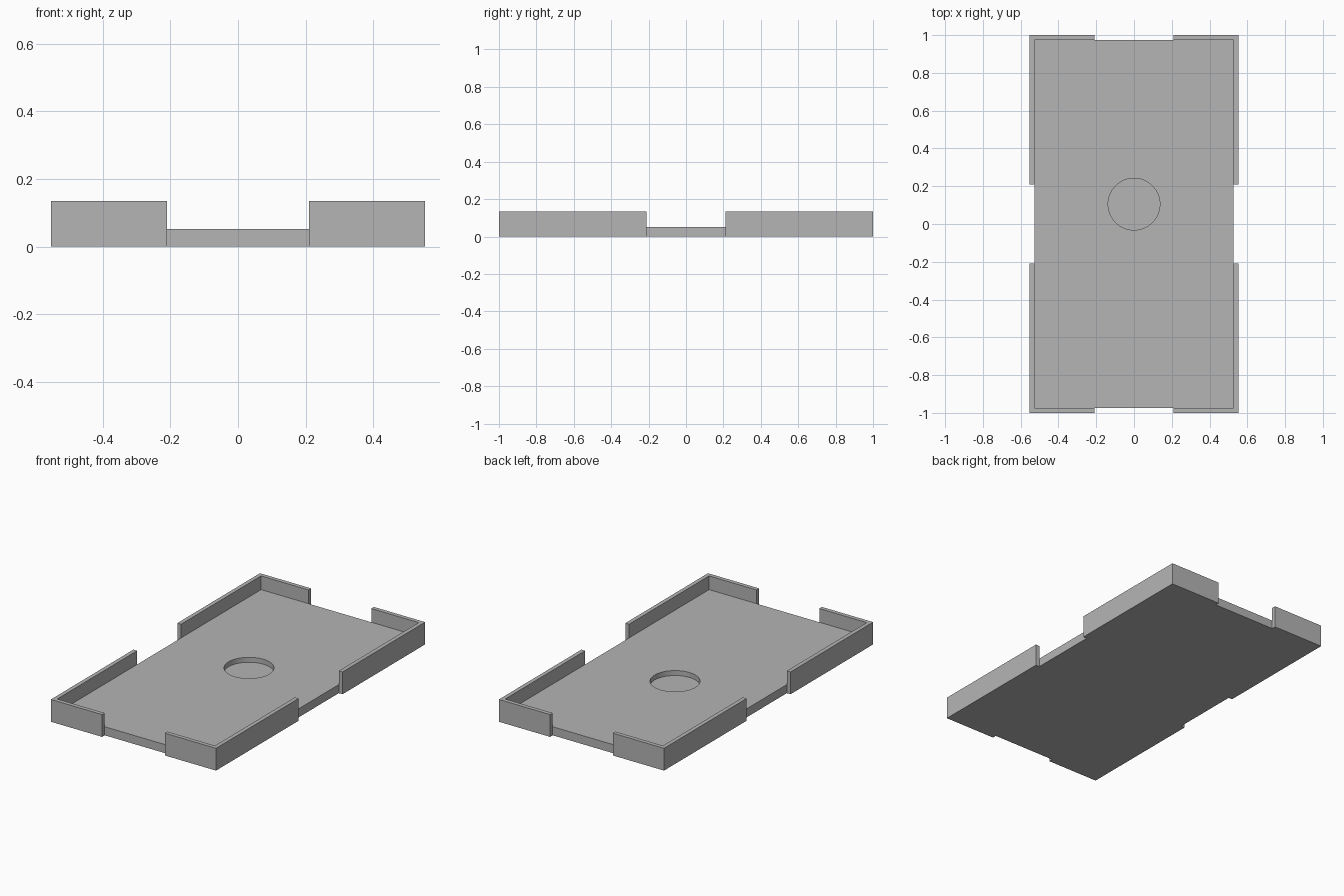
import bpy
import bmesh

cube = bpy.data.objects.get("Cube")
if cube:
    bpy.data.objects.remove(cube, do_unlink=True)

OUT_X, OUT_Y = 0.553, 1.0      # outer size of the rim
WALL = 0.025                   # rim thickness
GAP = 0.21                     # half width of each rim opening
RIM_H, FLOOR_H = 0.135, 0.052
IN_X, IN_Y = OUT_X - WALL, OUT_Y - WALL

grey = bpy.data.materials.new("plain grey")
grey.use_nodes = True
colour = (0.46, 0.46, 0.46, 1)
grey.diffuse_color = colour
grey.node_tree.nodes["Principled BSDF"].inputs["Base Color"].default_value = colour


def extrude_outline(name, points, height):
    """Make a solid by raising a flat outline from the ground."""
    bm = bmesh.new()
    face = bm.faces.new([bm.verts.new((x, y, 0)) for x, y in points])
    result = bmesh.ops.extrude_face_region(bm, geom=[face])
    top = [v for v in result["geom"] if isinstance(v, bmesh.types.BMVert)]
    bmesh.ops.translate(bm, verts=top, vec=(0, 0, height))
    bmesh.ops.recalc_face_normals(bm, faces=bm.faces)
    mesh = bpy.data.meshes.new(name)
    bm.to_mesh(mesh)
    bm.free()
    obj = bpy.data.objects.new(name, mesh)
    bpy.context.collection.objects.link(obj)
    mesh.materials.append(grey)
    return obj


# Tray floor
floor = extrude_outline(
    "tray_floor",
    [(-IN_X, -IN_Y), (IN_X, -IN_Y), (IN_X, IN_Y), (-IN_X, IN_Y)], FLOOR_H)

# Shallow round pocket, off centre towards the back
POCKET_DEPTH = 0.03
bpy.ops.mesh.primitive_cylinder_add(
    vertices=64, radius=0.137, depth=2 * POCKET_DEPTH,
    location=(0, 0.105, FLOOR_H))
cutter = bpy.context.object
cutter.name = "pocket_cutter"
cutter.hide_render = True
cutter.data.materials.append(grey)
cut = floor.modifiers.new("pocket", "BOOLEAN")
cut.operation = "DIFFERENCE"
cut.solver = "EXACT"
cut.object = cutter
bpy.ops.object.select_all(action="DESELECT")
floor.select_set(True)
bpy.context.view_layer.objects.active = floor
bpy.ops.object.modifier_apply(modifier=cut.name)
bpy.data.objects.remove(cutter, do_unlink=True)
bpy.ops.object.shade_smooth_by_angle()

# Four L-shaped corner walls, one per corner
corner = [(OUT_X, GAP), (OUT_X, OUT_Y), (GAP, OUT_Y),
          (GAP, IN_Y), (IN_X, IN_Y), (IN_X, GAP)]
for side, sx in (("left", 1), ("right", -1)):
    for end, sy in (("front", -1), ("back", 1)):
        extrude_outline(f"{end}_{side}_corner_wall",
                        [(x * sx, y * sy) for x, y in corner], RIM_H)
